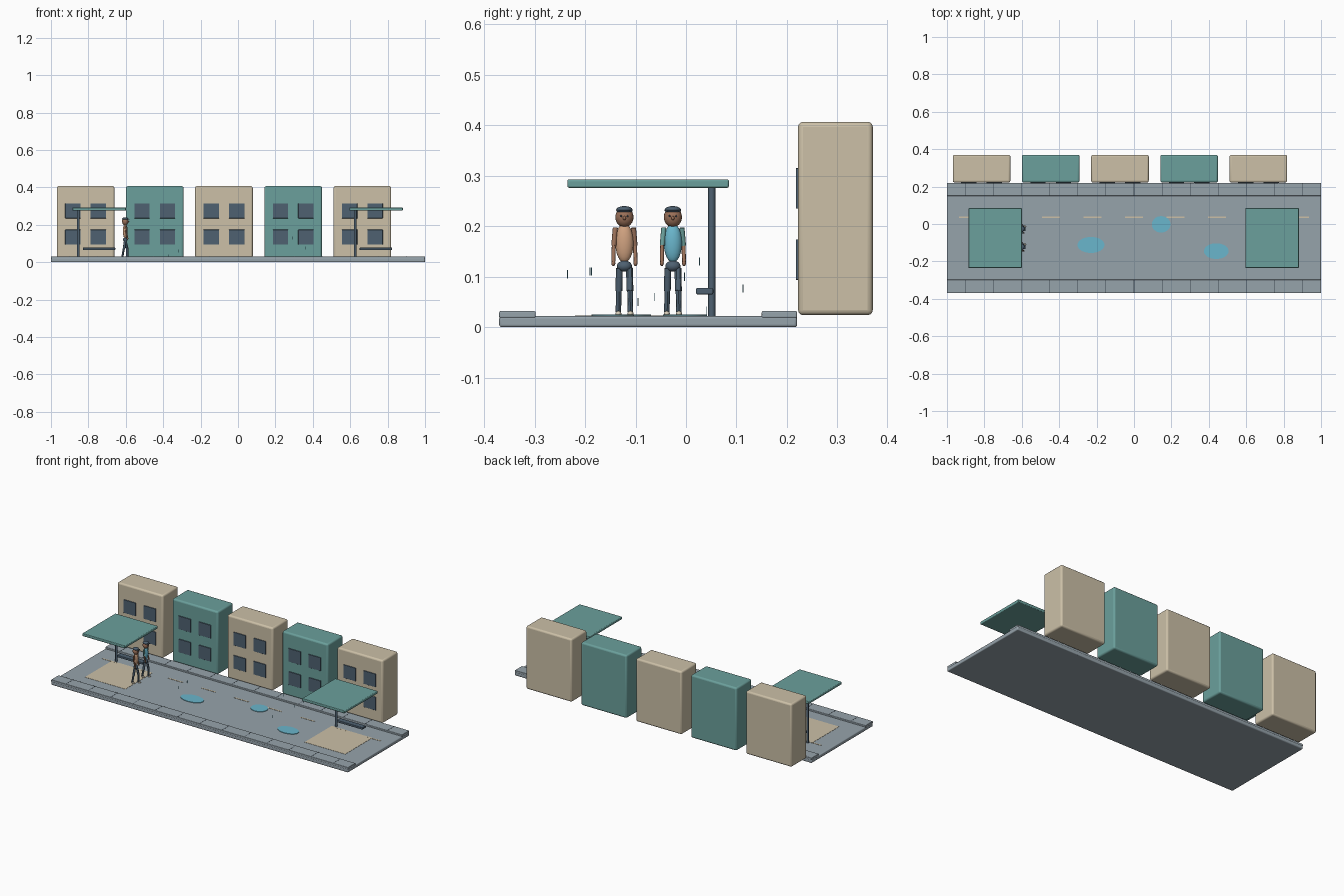
import bpy
from mathutils import Vector

cube = bpy.data.objects.get("Cube")
if cube:
    bpy.data.objects.remove(cube, do_unlink=True)


def material(name, r, g, b):
    # 8-bit display values converted to linear
    lin = [((c / 255 + 0.055) / 1.055) ** 2.4 for c in (r, g, b)] + [1]
    m = bpy.data.materials.new(name)
    m.use_nodes = True
    m.diffuse_color = lin
    m.node_tree.nodes["Principled BSDF"].inputs["Base Color"].default_value = lin
    return m


GREY = material("paving grey", 150, 163, 171)
BEIGE = material("sand beige", 204, 192, 167)
TEAL = material("muted teal", 107, 160, 156)
SLATE = material("dark slate", 78, 97, 113)
BLUE = material("water blue", 106, 182, 204)
SKIN = material("brown skin", 156, 114, 90)
TAN = material("tan shirt", 208, 162, 128)
CREAM = material("cream shoe", 222, 212, 192)
DARK = material("joint dark", 62, 72, 82)


def finish(name, mat, smooth=True):
    ob = bpy.context.object
    ob.name = name
    ob.data.materials.append(mat)
    if smooth:
        bpy.ops.object.shade_smooth_by_angle()
    return ob


def box(name, mat, x, y, z, bevel=0.0):
    """Box from (low, high) ranges on each axis, with rounded edges."""
    ranges = (x, y, z)
    bpy.ops.mesh.primitive_cube_add(size=1, location=[(a + b) / 2 for a, b in ranges])
    bpy.context.object.scale = [b - a for a, b in ranges]
    bpy.ops.object.transform_apply(location=False, rotation=False, scale=True)
    ob = finish(name, mat, bevel > 0)
    if bevel:
        mod = ob.modifiers.new("rounded edges", "BEVEL")
        mod.width = bevel
        mod.segments = 3
    return ob


def ball(name, mat, centre, radii):
    bpy.ops.mesh.primitive_uv_sphere_add(segments=20, ring_count=12, location=centre)
    bpy.context.object.scale = radii
    bpy.ops.object.transform_apply(location=False, rotation=False, scale=True)
    return finish(name, mat)


def rod(name, mat, start, end, radius, sides=12):
    a, b = Vector(start), Vector(end)
    bpy.ops.mesh.primitive_cylinder_add(vertices=sides, radius=radius,
                                        depth=(b - a).length, location=(a + b) / 2)
    bpy.context.object.rotation_euler = (b - a).to_track_quat("Z", "Y").to_euler()
    return finish(name, mat)


# Street slab and the two kerbs with their joints
GROUND = 0.022
box("street_slab", GREY, (-1, 1), (-0.37, 0.22), (0, GROUND), 0.005)
for side, y0, y1 in (("front", -0.37, -0.298), ("back", 0.15, 0.22)):
    box(f"{side}_kerb", GREY, (-1, 1), (y0, y1), (0.018, 0.032), 0.003)
    for i in range(13):
        x = -0.9 + 0.15 * i
        box(f"{side}_kerb_joint", DARK, (x - 0.0015, x + 0.0015),
            (y0 + 0.002, y1 - 0.002), (0.03, 0.0325))

# Dashed road line
for i in range(-4, 5):
    x = 0.222 * i
    box("road_dash", BEIGE, (x - 0.048, x + 0.048), (0.031, 0.039), (0.02, 0.0235))

# Puddles
for x, y, rx, ry in ((-0.23, -0.112, 0.072, 0.043), (0.145, -0.002, 0.05, 0.044),
                     (0.44, -0.145, 0.066, 0.042)):
    bpy.ops.mesh.primitive_cylinder_add(vertices=32, radius=1, depth=0.004,
                                        location=(x, y, 0.023))
    bpy.context.object.scale = (rx, ry, 1)
    finish("puddle", BLUE)

# Row of houses with four front windows each
for i in range(5):
    x = -0.815 + 0.37 * i
    box("house", TEAL if i % 2 else BEIGE, (x - 0.154, x + 0.154),
        (0.222, 0.37), (0.024, 0.407), 0.01)
    for dx in (-0.068, 0.068):
        for z in (0.134, 0.275):
            box("window", SLATE, (x + dx - 0.041, x + dx + 0.041),
                (0.2175, 0.225), (z - 0.04, z + 0.04), 0.001)

# Shelters: paved pad, post, canopy and bench
for x in (-0.742, 0.738):
    box("shelter_pad", BEIGE, (x - 0.135, x + 0.138), (-0.22, 0.04), (0.02, 0.0232))
    box("shelter_canopy", TEAL, (x - 0.143, x + 0.143), (-0.235, 0.085), (0.276, 0.293), 0.004)
    rod("shelter_post", SLATE, (x - 0.112, 0.051, GROUND), (x - 0.112, 0.051, 0.28), 0.007)
    box("shelter_bench", SLATE, (x - 0.088, x + 0.086), (0.02, 0.054), (0.065, 0.078), 0.003)


# Walking people facing +x
def person(y, shirt, sleeve):
    x = -0.603

    def at(dx, dy, z):
        return (x + dx, y + dy, z)

    ball("torso", shirt, at(0, 0, 0.167), (0.013, 0.018, 0.039))
    ball("hips", SLATE, at(0, 0, 0.121), (0.012, 0.015, 0.011))
    rod("neck", SKIN, at(0, 0, 0.195), at(0, 0, 0.208), 0.006)
    ball("head", SKIN, at(0, 0, 0.218), (0.017, 0.018, 0.02))
    ball("cap", SLATE, at(0, 0, 0.232), (0.017, 0.0165, 0.008))
    box("cap_brim", SLATE, (x + 0.008, x + 0.023), (y - 0.011, y + 0.011),
        (0.228, 0.231), 0.001)
    ball("nose", SKIN, at(0.018, 0, 0.216), (0.004, 0.003, 0.004))
    for s in (-1, 1):
        ball("eye", DARK, at(0.0155, s * 0.0065, 0.22), (0.002, 0.002, 0.002))
        # Arms swing against the legs
        rod("upper_arm", sleeve, at(0, s * 0.018, 0.197), at(-s * 0.005, s * 0.021, 0.162), 0.005)
        rod("forearm", SKIN, at(-s * 0.005, s * 0.021, 0.163), at(-s * 0.004 + 0.008, s * 0.022, 0.13), 0.004)
        ball("hand", SKIN, at(-s * 0.004 + 0.008, s * 0.022, 0.127), (0.005, 0.004, 0.006))
        rod("thigh", SLATE, at(0, s * 0.01, 0.117), at(s * 0.009 + 0.002, s * 0.011, 0.072), 0.0068)
        rod("shin", SLATE, at(s * 0.009 + 0.002, s * 0.011, 0.075), at(s * 0.013 - 0.002, s * 0.012, 0.03), 0.0055)
        ball("shoe", CREAM, at(s * 0.013 + 0.002, s * 0.012, 0.027), (0.01, 0.006, 0.005))


person(-0.122, TAN, SKIN)
person(-0.026, BLUE, TEAL)

# Falling drops
for x, y, z in ((-0.27, -0.19, 0.11), (-0.23, -0.187, 0.11), (-0.32, -0.062, 0.06),
                (0.29, 0.027, 0.13), (0.36, 0.113, 0.077), (0.385, -0.003, 0.1),
                (-0.31, -0.235, 0.105), (0.3, -0.095, 0.05), (-0.37, 0.04, 0.033)):
    rod("rain_drop", BLUE, (x, y, z - 0.008), (x, y, z + 0.008), 0.0008, 6)
